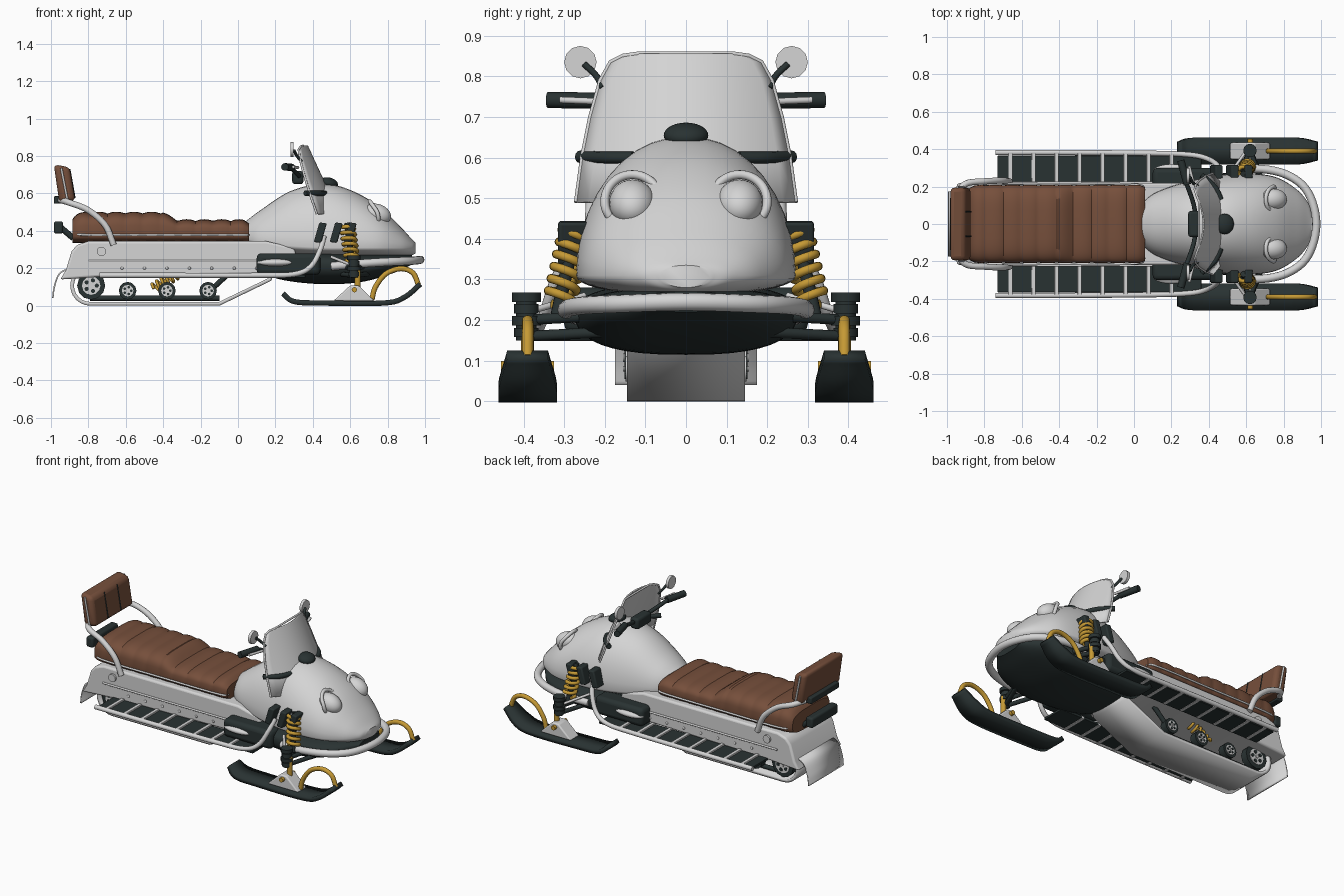
import bpy, bmesh, math
from mathutils import Vector, Matrix

old = bpy.data.objects.get("Cube")
if old:
    bpy.data.objects.remove(old, do_unlink=True)


def material(name, rgb):
    m = bpy.data.materials.new(name)
    m.use_nodes = True
    m.diffuse_color = (*rgb, 1)
    m.node_tree.nodes["Principled BSDF"].inputs["Base Color"].default_value = (*rgb, 1)
    return m


LIGHT = material("light grey", (0.66, 0.66, 0.66))
DARK = material("charcoal", (0.022, 0.032, 0.032))
BROWN = material("brown leather", (0.18, 0.078, 0.044))
GOLD = material("gold", (0.56, 0.32, 0.035))


def finish(name, bm, mat, mirror=False, bevel=0, solid=0):
    bmesh.ops.recalc_face_normals(bm, faces=bm.faces)
    me = bpy.data.meshes.new(name)
    bm.to_mesh(me)
    bm.free()
    me.materials.append(mat)
    ob = bpy.data.objects.new(name, me)
    bpy.context.collection.objects.link(ob)
    if solid:
        mod = ob.modifiers.new("thickness", "SOLIDIFY")
        mod.thickness, mod.offset = solid, 0
    if bevel:
        mod = ob.modifiers.new("bevel", "BEVEL")
        mod.width, mod.segments = bevel, 3
    if mirror:
        mod = ob.modifiers.new("mirror", "MIRROR")
        mod.use_axis[0], mod.use_axis[1] = False, True
    return ob


def spline(keys, per=6):
    """Smooth points through the keys."""
    k = [Vector(p) for p in keys]
    k = [2 * k[0] - k[1]] + k + [2 * k[-1] - k[-2]]
    out = []
    for a, b, c, d in zip(k, k[1:], k[2:], k[3:]):
        for i in range(per):
            t = i / per
            out.append(0.5 * (2 * b + (c - a) * t + (2 * a - 5 * b + 4 * c - d) * t * t
                              + (3 * b - a - 3 * c + d) * t ** 3))
    return out + [k[-2]]


def tube(name, pts, r, mat, mirror=False, smooth=True):
    """Capped round tube along a path."""
    pts = spline(pts) if smooth and len(pts) > 2 else pts
    cu = bpy.data.curves.new(name, "CURVE")
    cu.dimensions, cu.bevel_depth, cu.bevel_resolution = "3D", r, 4
    cu.use_fill_caps = True
    sp = cu.splines.new("POLY")
    sp.points.add(len(pts) - 1)
    for p, q in zip(sp.points, pts):
        p.co = (*q, 1)
    tmp = bpy.data.objects.new(name, cu)
    bm = bmesh.new()
    me = tmp.to_mesh()
    bm.from_mesh(me)
    tmp.to_mesh_clear()
    bpy.data.objects.remove(tmp)
    bpy.data.curves.remove(cu)
    return finish(name, bm, mat, mirror)


def loft(name, keys, power, mat, per=6, n=40):
    """Skin sections given as x, half width, low z, middle z, high z."""
    bm = bmesh.new()
    rings = []
    for x, w, lo, mid, hi in (spline(keys, per) if per else keys):
        ring = []
        for i in range(n):
            c, s = math.cos(2 * math.pi * i / n), math.sin(2 * math.pi * i / n)
            h = (hi - mid) if s > 0 else (mid - lo)
            ring.append(bm.verts.new((x, w * math.copysign(abs(c) ** (2 / power), c),
                                      mid + h * math.copysign(abs(s) ** (2 / power), s))))
        rings.append(ring)
    for a, b in zip(rings, rings[1:]):
        for i in range(n):
            bm.faces.new((a[i], a[(i + 1) % n], b[(i + 1) % n], b[i]))
    bm.faces.new(rings[0])
    bm.faces.new(rings[-1])
    return finish(name, bm, mat)


def prism(name, profile, y0, y1, mat, mirror=False, bevel=0.008):
    """Side profile (x, z) extruded across y."""
    bm = bmesh.new()
    a = [bm.verts.new((x, y0, z)) for x, z in profile]
    b = [bm.verts.new((x, y1, z)) for x, z in profile]
    bm.faces.new(a)
    bm.faces.new(b)
    for i in range(len(a)):
        j = (i + 1) % len(a)
        bm.faces.new((a[i], a[j], b[j], b[i]))
    return finish(name, bm, mat, mirror, bevel)


def sheet(name, rows, mat, solid, closed=False, mirror=False):
    bm = bmesh.new()
    v = [[bm.verts.new(p) for p in row] for row in rows]
    for a, b in zip(v, v[1:] + v[:1] if closed else v[1:]):
        for i in range(len(a) - 1):
            bm.faces.new((a[i], a[i + 1], b[i + 1], b[i]))
    return finish(name, bm, mat, mirror, solid=solid)


def ball(name, loc, size, mat, mirror=False, tilt=0):
    bm = bmesh.new()
    m = Matrix.Translation(loc) @ Matrix.Rotation(tilt, 4, "Y") @ Matrix.Diagonal((*size, 1))
    bmesh.ops.create_uvsphere(bm, u_segments=28, v_segments=16, radius=1, matrix=m)
    return finish(name, bm, mat, mirror)


def box(name, x0, x1, y0, y1, z0, z1, mat, mirror=False, bevel=0.006):
    return prism(name, [(x0, z0), (x1, z0), (x1, z1), (x0, z1)], y0, y1, mat, mirror, bevel)


def coil(name, a, b, r, turns, wire, mirror=True):
    a, b = Vector(a), Vector(b)
    q = (b - a).to_track_quat("Z", "Y")
    n = turns * 14
    pts = [a.lerp(b, i / n) + q @ Vector((r * math.cos(i * math.tau / 14), r * math.sin(i * math.tau / 14), 0))
           for i in range(n + 1)]
    tube(name, pts, wire, GOLD, mirror, smooth=False)


# Hood and belly pan
loft("hood", [(0.04, 0.11, 0.33, 0.36, 0.45), (0.12, 0.17, 0.3, 0.34, 0.51), (0.28, 0.225, 0.27, 0.32, 0.612),
              (0.46, 0.262, 0.26, 0.31, 0.652), (0.62, 0.27, 0.26, 0.31, 0.61), (0.76, 0.25, 0.26, 0.31, 0.525),
              (0.87, 0.185, 0.26, 0.31, 0.42), (0.93, 0.115, 0.27, 0.31, 0.355), (0.95, 0.06, 0.28, 0.31, 0.335)],
     2.1, LIGHT)
loft("belly_pan", [(0.1, 0.2, 0.18, 0.24, 0.27), (0.25, 0.25, 0.135, 0.23, 0.28), (0.45, 0.27, 0.115, 0.22, 0.29),
                   (0.65, 0.27, 0.125, 0.22, 0.28), (0.82, 0.22, 0.17, 0.23, 0.28), (0.93, 0.1, 0.22, 0.25, 0.27)],
     2.6, DARK)
ball("hood_cap", (0.485, 0, 0.655), (0.05, 0.055, 0.03), DARK, tilt=0.2)
tube("front_bumper", [(x, y * s, z) for s, row in (
    (-1, ((0.5, 0.27, 0.21), (0.66, 0.295, 0.225), (0.82, 0.262, 0.235), (0.93, 0.17, 0.24))),
    (1, ((0.975, 0, 0.245), (0.93, 0.17, 0.24), (0.82, 0.262, 0.235), (0.66, 0.295, 0.225), (0.5, 0.27, 0.21))))
    for x, y, z in row], 0.022, LIGHT)

# Headlights with raised surrounds
ball("headlight", (0.745, 0.132, 0.488), (0.075, 0.057, 0.055), LIGHT, True, 0.35)
tube("headlight_surround", [(0.75 - 0.045 * max(0, math.sin(a)), 0.132 + 0.068 * math.cos(a), 0.492 + 0.066 * math.sin(a))
                            for a in [math.radians(d) for d in range(-40, 211, 25)]], 0.011, LIGHT, True)

# Windshield, its trim and dark strips
glass = [(0.855, 0.12), (0.85, 0.155), (0.835, 0.185), (0.79, 0.21), (0.7, 0.235), (0.6, 0.255), (0.49, 0.27)]
rows = [[(0.37 + (0.855 - z) * 0.46 - 0.1 * (s / 8 * w / 0.25) ** 2, w * s / 8, z) for s in range(-8, 9)]
        for z, w in glass]
sheet("windshield", rows, LIGHT, 0.008)
tube("windshield_trim", [r[0] for r in rows[::-1]] + [r[-1] for r in rows], 0.006, LIGHT, smooth=False)
tube("windshield_strip", [(0.465, 0.13, 0.6), (0.43, 0.2, 0.6), (0.36, 0.262, 0.602)], 0.015, DARK, True)

# Handlebars and mirrors
tube("handlebar", [(0.33, 0, 0.69), (0.32, 0.1, 0.7), (0.28, 0.22, 0.74)], 0.012, DARK, True)
tube("grip", [(0.285, 0.21, 0.74), (0.25, 0.34, 0.742)], 0.02, DARK, True)
tube("brake_lever", [(0.32, 0.21, 0.738), (0.295, 0.31, 0.742)], 0.008, LIGHT, True)
box("steering_pad", 0.29, 0.35, -0.07, 0.07, 0.65, 0.72, DARK, bevel=0.015)
tube("mirror_head", [(0.28, 0.26, 0.835), (0.298, 0.26, 0.835)], 0.04, LIGHT, True)
tube("mirror_stem", [(0.3, 0.25, 0.83), (0.315, 0.22, 0.8), (0.34, 0.205, 0.77)], 0.008, DARK, True)

# Tunnel and its fittings
prism("tunnel", [(-0.95, 0.14), (-0.92, 0.19), (-0.89, 0.29), (-0.86, 0.325), (-0.8, 0.345), (0.15, 0.345),
                 (0.3, 0.31), (0.32, 0.24), (0.15, 0.17), (-0.72, 0.155)], -0.22, 0.22, LIGHT, bevel=0.012)
tube("tunnel_seam", [(-0.8, 0.222, 0.238), (0.15, 0.222, 0.238)], 0.006, LIGHT, True)
tube("tunnel_disc", [(-0.73, 0.2, 0.29), (-0.73, 0.232, 0.29)], 0.025, LIGHT, True)
for i in range(8):
    ball("rivet", (-0.62 + 0.12 * i, 0.222, 0.2), (0.008, 0.006, 0.008), LIGHT, True)
flap = spline([(-0.9, 0.2), (-0.955, 0.17), (-0.982, 0.1), (-0.99, 0.04)])
sheet("mud_flap", [[(x, y, z) for y in (-0.175, 0.175)] for x, z in flap], LIGHT, 0.008)

# Running boards
box("running_board", -0.73, 0.36, 0.21, 0.365, 0.15, 0.165, DARK, True, 0.003)
for i in range(8):
    x = -0.66 + 0.123 * i
    box("board_slat", x - 0.011, x + 0.011, 0.21, 0.38, 0.148, 0.175, LIGHT, True, 0.003)
tube("board_rail", [(-0.74, 0.382, 0.162), (-0.4, 0.382, 0.162), (0.1, 0.378, 0.162), (0.3, 0.37, 0.168),
                    (0.39, 0.35, 0.21), (0.44, 0.32, 0.3), (0.46, 0.28, 0.37)], 0.014, LIGHT, True)
box("foot_pocket", 0.1, 0.44, 0.18, 0.3, 0.165, 0.28, DARK, True, 0.025)
ball("side_cover", (0.2, 0.28, 0.23), (0.1, 0.04, 0.022), LIGHT, True)
for x in (0.44, 0.525, 0.6):
    prism("side_vent", [(x - 0.035, 0.34), (x + 0.005, 0.335), (x + 0.035, 0.44), (x - 0.005, 0.445)],
          0.24, 0.315, DARK, True)

# Track, wheels and rear suspension
loop = [(-0.1, 0.01), (0.17, 0.14), (0.2, 0.2), (-0.79, 0.2)]
loop += [(-0.79 + 0.097 * math.cos(math.radians(a)), 0.107 + 0.097 * math.sin(math.radians(a))) for a in range(105, 271, 15)]
sheet("track", [[(x, -0.145, z), (x, 0.145, z)] for x, z in loop], LIGHT, 0.02, closed=True)
for x, z, r in ((-0.785, 0.107, 0.075), (-0.59, 0.08, 0.047), (-0.38, 0.08, 0.047), (-0.16, 0.08, 0.047)):
    tube("wheel_tyre", [(x, 0.1, z), (x, 0.145, z)], r, DARK, True)
    tube("wheel_rim", [(x, 0.14, z), (x, 0.149, z)], r * 0.66, LIGHT, True)
    for k in range(5):
        a = k * math.tau / 5
        px, pz = x + r * 0.4 * math.cos(a), z + r * 0.4 * math.sin(a)
        tube("rim_hole", [(px, 0.14, pz), (px, 0.152, pz)], r * 0.15, DARK, True)
    tube("axle", [(x, -0.155, z), (x, 0.155, z)], r * 0.14, LIGHT)
coil("rear_spring", (-0.45, 0.11, 0.09), (-0.33, 0.11, 0.17), 0.028, 5, 0.008)
tube("slide_rail", [(-0.79, 0.1, 0.04), (-0.1, 0.1, 0.04)], 0.014, DARK, True)
tube("swing_arm", [(-0.16, 0.12, 0.07), (-0.04, 0.12, 0.18)], 0.014, DARK, True)

# Quilted seat with piping
seat = []
for i in range(77):
    x = -0.885 + 0.945 * i / 76
    end = min(1, (x + 0.905) / 0.1, (0.085 - x) / 0.07)
    end = math.sqrt(1 - (1 - end) ** 2)
    step = min(1, max(0, (x + 0.4) / 0.07))
    rib = 0.012 * abs(math.sin((x + 0.885) * math.pi / 0.094)) ** 0.6
    seat.append((x, 0.16 + 0.045 * end + rib * 0.4, 0.335, 0.39, 0.42 + 0.07 * end - 0.04 * step + rib))
loft("seat", seat, 3.6, BROWN, per=0)
tube("seat_piping", [(-0.87, 0.18, 0.385), (-0.8, 0.212, 0.378), (-0.4, 0.214, 0.378), (0, 0.212, 0.378),
                     (0.06, 0.18, 0.378)], 0.006, LIGHT, True)

# Backrest, its supports and tail lamp
prism("backrest", [(-0.985, 0.755), (-0.9, 0.74), (-0.87, 0.56), (-0.955, 0.55)], -0.195, 0.195, BROWN, bevel=0.024)
tube("backrest_piping", [(-0.945, 0.198, 0.735), (-0.912, 0.198, 0.565)], 0.006, LIGHT, True)
for y in (-0.065, 0.065):
    tube("backrest_stitch", [(-0.9, y, 0.73), (-0.872, y, 0.575)], 0.004, DARK)
tube("backrest_support", [(-0.95, 0.15, 0.565), (-0.9, 0.215, 0.55), (-0.8, 0.228, 0.51), (-0.71, 0.232, 0.43),
                          (-0.665, 0.228, 0.325)], 0.017, LIGHT, True)
box("backrest_clamp", -0.985, -0.94, -0.14, 0.14, 0.545, 0.585, DARK)
box("tail_lamp", -0.985, -0.935, -0.13, 0.13, 0.385, 0.45, DARK, bevel=0.012)
tube("lamp_bracket", [(-0.95, 0.07, 0.42), (-0.88, 0.07, 0.36)], 0.016, DARK, True)

# Front suspension
coil("front_spring", (0.585, 0.272, 0.42), (0.61, 0.312, 0.24), 0.034, 6, 0.011)
tube("shock_body", [(0.585, 0.268, 0.44), (0.61, 0.318, 0.21)], 0.016, DARK, True)
for x, z, y in ((0.54, 0.16, 0.2), (0.7, 0.16, 0.2), (0.56, 0.2, 0.22), (0.68, 0.2, 0.22)):
    tube("control_arm", [(x, y, z + 0.01), (0.62, 0.4, z)], 0.013, DARK, True)
tube("tie_rod", [(0.5, 0.25, 0.26), (0.6, 0.39, 0.22)], 0.008, LIGHT, True)
for i in range(4):
    z = 0.158 + 0.029 * i
    tube("spindle_boot", [(0.62, 0.393, z), (0.62, 0.393, z + 0.023)], 0.036 if i % 2 else 0.03, DARK, True)
tube("boot_core", [(0.62, 0.393, 0.15), (0.62, 0.393, 0.265)], 0.025, DARK, True)
tube("spindle", [(0.64, 0.39, 0.06), (0.64, 0.39, 0.21)], 0.016, GOLD, True)

# Skis
ski = spline([(0.24, 0.065, 0.05), (0.3, 0.022, 0.07), (0.45, 0.014, 0.072), (0.78, 0.014, 0.072),
              (0.89, 0.045, 0.07), (0.975, 0.115, 0.05)])
sheet("ski", [[(x, 0.39 - w, z), (x, 0.39 + w, z)] for x, z, w in ski], DARK, 0.028, mirror=True)
prism("ski_bracket", [(0.51, 0.025), (0.6, 0.108), (0.645, 0.108), (0.73, 0.025)], 0.345, 0.435, LIGHT, True)
tube("ski_bolt", [(0.622, 0.325, 0.085), (0.622, 0.455, 0.085)], 0.014, GOLD, True)
tube("ski_handle", [(0.715, 0.39, 0.03), (0.735, 0.39, 0.1), (0.79, 0.39, 0.17), (0.87, 0.39, 0.198),
                    (0.935, 0.39, 0.175), (0.965, 0.39, 0.11)], 0.014, GOLD, True)

# Shading
for ob in bpy.context.scene.objects:
    ob.select_set(ob.type == "MESH")
    if ob.type == "MESH":
        bpy.context.view_layer.objects.active = ob
bpy.ops.object.shade_smooth_by_angle(angle=math.radians(35))
